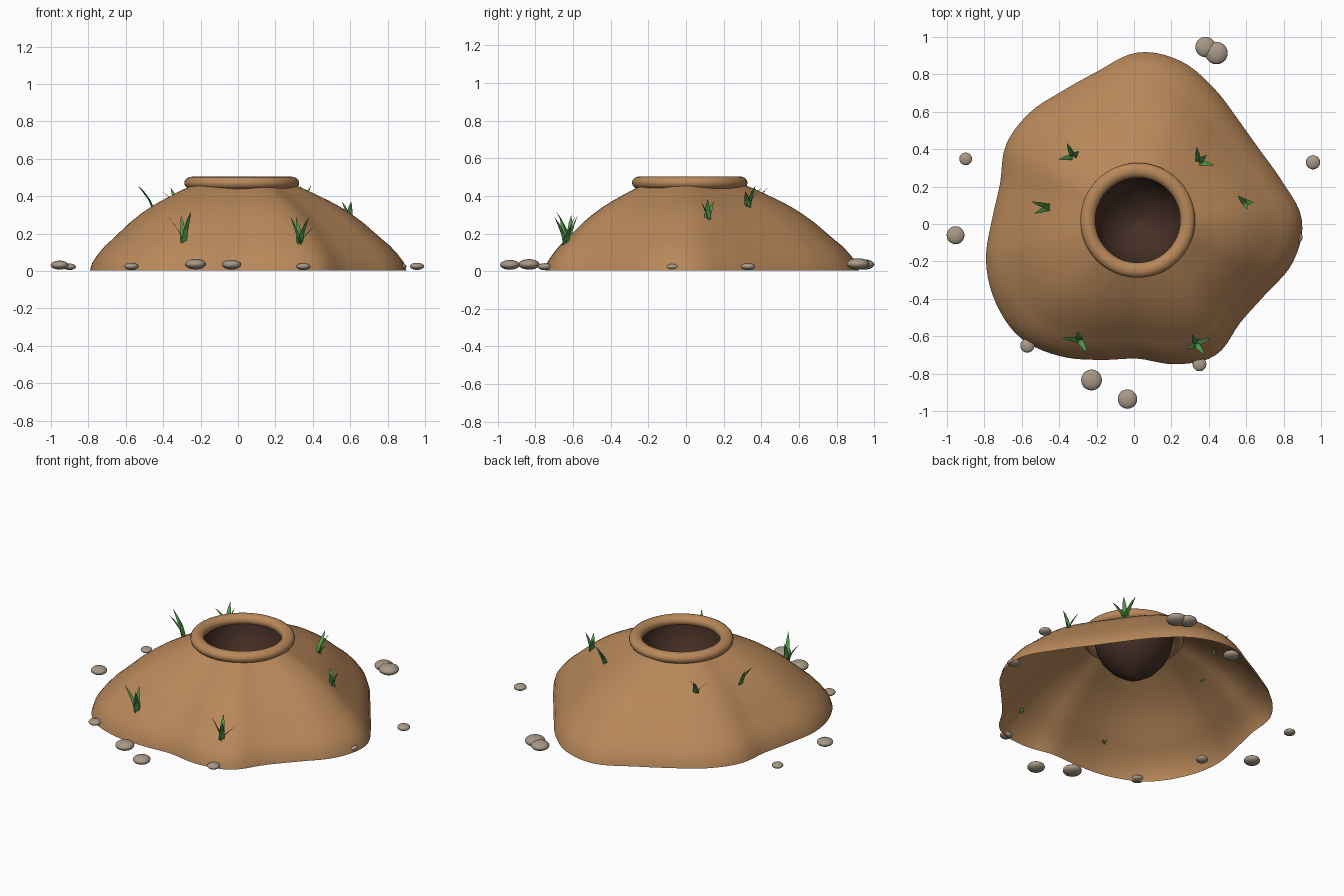
import bpy, bmesh, math
from mathutils import Vector

if "Cube" in bpy.data.objects:
    bpy.data.objects.remove(bpy.data.objects["Cube"], do_unlink=True)

CX, CY = 0.02, 0.02   # axis of the mound and its opening


def material(name, r, g, b):
    """Flat material from 0-255 display values, stored as linear."""
    lin = [((c / 255 + 0.055) / 1.055) ** 2.4 for c in (r, g, b)]
    m = bpy.data.materials.new(name)
    m.use_nodes = True
    m.diffuse_color = (*lin, 1)
    bsdf = m.node_tree.nodes["Principled BSDF"]
    bsdf.inputs["Base Color"].default_value = (*lin, 1)
    bsdf.inputs["Roughness"].default_value = 0.9
    return m


earth = material("earth_brown", 184, 136, 90)
dark = material("dark_soil", 70, 47, 38)
stone = material("stone_grey", 168, 153, 135)
green = material("grass_green", 82, 155, 76)


def finish(name, bm, mat, smooth=True):
    me = bpy.data.meshes.new(name)
    bm.to_mesh(me)
    bm.free()
    me.materials.append(mat)
    for p in me.polygons:
        p.use_smooth = smooth
    ob = bpy.data.objects.new(name, me)
    bpy.context.collection.objects.link(ob)
    return ob


def spline(vals, u):
    """Periodic Catmull-Rom interpolation of evenly spaced values."""
    n = len(vals)
    i = math.floor(u)
    f = u - i
    a, b, c, d = (vals[(i + k) % n] for k in (-1, 0, 1, 2))
    return b + 0.5 * f * (c - a + f * (2 * a - 5 * b + 4 * c - d + f * (3 * (b - c) + d - a)))


def bridge(bm, rings, closed=True):
    """Quads between successive rings of equal length."""
    for lo, hi in zip(rings, rings[1:]):
        n = len(lo)
        for i in range(n if closed else n - 1):
            j = (i + 1) % n
            bm.faces.new((lo[i], lo[j], hi[j], hi[i]))


# Foot radius every 15 degrees, and the slope as (radius fraction, height)
FOOT = [.878, .80, .753, .76, .815, .882, .897, .825, .80, .815, .812, .762,
        .78, .84, .878, .888, .838, .773, .74, .797, .833, .775, .79, .86]
SLOPE = [(1, .003), (.985, .045), (.947, .09), (.90, .135), (.865, .16), (.80, .21), (.735, .26),
         (.665, .305), (.60, .342), (.53, .375), (.46, .405), (.40, .43), (.33, .457)]


def foot_radius(a):
    return spline(FOOT, a / math.radians(15))


def mound_height(x, y):
    s = math.hypot(x - CX, y - CY) / foot_radius(math.atan2(y - CY, x - CX))
    for (s1, z1), (s0, z0) in zip(SLOPE, SLOPE[1:]):
        if s0 <= s <= s1:
            return z0 + (z1 - z0) * (s - s0) / (s1 - s0)
    return SLOPE[0][1] if s > 1 else SLOPE[-1][1]


# Lobed earth mound, an open shell
SEG = 120
angles = [2 * math.pi * i / SEG for i in range(SEG)]
bm = bmesh.new()
bridge(bm, [[bm.verts.new((CX + foot_radius(a) * s * math.cos(a),
                           CY + foot_radius(a) * s * math.sin(a), z)) for a in angles]
            for s, z in SLOPE])
finish("mound", bm, earth)

# Rounded rim around the opening
bpy.ops.mesh.primitive_torus_add(major_radius=.267, minor_radius=.04, major_segments=64,
                                 minor_segments=16, location=(CX, CY, .47))
rim = bpy.context.object
rim.name = "opening_rim"
rim.scale.z = .85
rim.data.materials.append(earth)
bpy.ops.object.shade_smooth()

# Dark pit tapering to a point
bm = bmesh.new()
pit = [(.236, .48), (.232, .44), (.22, .385), (.19, .32), (.14, .26), (.075, .215), (.02, .192)]
rings = [[bm.verts.new((CX + r * math.cos(a), CY + r * math.sin(a), z)) for a in angles[::2]]
         for r, z in pit]
bridge(bm, rings)
tip = bm.verts.new((CX, CY, .187))
last = rings[-1]
for i, v in enumerate(last):
    bm.faces.new((v, last[(i + 1) % len(last)], tip))
bmesh.ops.recalc_face_normals(bm, faces=bm.faces)
if sum(f.normal.z for f in bm.faces) < 0:
    bmesh.ops.reverse_faces(bm, faces=bm.faces)
finish("pit", bm, dark)

# Flattened pebbles: x, y, radius
PEBBLES = [(.383, .946, .055), (.441, .914, .06), (-.90, .348, .034), (-.954, -.06, .048),
           (.957, .33, .038), (-.57, -.65, .038), (-.227, -.834, .056), (-.035, -.936, .052),
           (.35, -.75, .037), (.865, -.07, .036), (-.713, -.228, .036), (-.066, .809, .047)]
for i, (x, y, r) in enumerate(PEBBLES):
    bm = bmesh.new()
    bmesh.ops.create_uvsphere(bm, u_segments=20, v_segments=12, radius=r)
    ob = finish(f"pebble_{i + 1}", bm, stone)
    ob.location = (x, y, .65 * r)
    ob.scale.z = .5

# Grass tufts: root position, then the tip offset of each blade
TUFTS = [
    ((-.325, .36), [(-.08, -.015, .08), (-.035, .075, .10), (.03, .03, .09)]),
    ((-.45, .09), [(-.10, .03, .14), (-.085, -.035, .13), (-.04, .0, .10)]),
    ((.345, .33), [(-.01, .085, .11), (.045, .04, .11), (.085, -.015, .08)]),
    ((.595, .115), [(-.04, .035, .09), (.045, 0, .10), (.01, -.035, .09)]),
    ((-.29, -.62), [(-.095, .01, .14), (.04, -.07, .16), (-.015, .045, .14)]),
    ((.33, -.64), [(.08, .03, .09), (-.05, -.03, .14), (.05, -.06, .14), (-.02, .05, .14)]),
]
for i, ((x, y), tips) in enumerate(TUFTS):
    bm = bmesh.new()
    root = Vector((x, y, mound_height(x, y) - .01))
    for t in tips:
        lean = Vector((t[0], t[1], 0))
        side = Vector((-t[1], t[0], 0)).normalized()
        rows = []
        for k, half in ((0, .017), (.4, .015), (.75, .009)):
            # blades rise first and bend outward toward the tip
            p = root + lean * (.1 * k + .9 * k ** 1.6) + Vector((0, 0, (t[2] + .01) * k))
            rows.append([bm.verts.new(p - side * half), bm.verts.new(p + side * half)])
        bridge(bm, rows, closed=False)
        end = bm.verts.new(root + lean + Vector((0, 0, t[2] + .01)))
        bm.faces.new((rows[-1][0], rows[-1][1], end))
    finish(f"grass_tuft_{i + 1}", bm, green, smooth=False)
